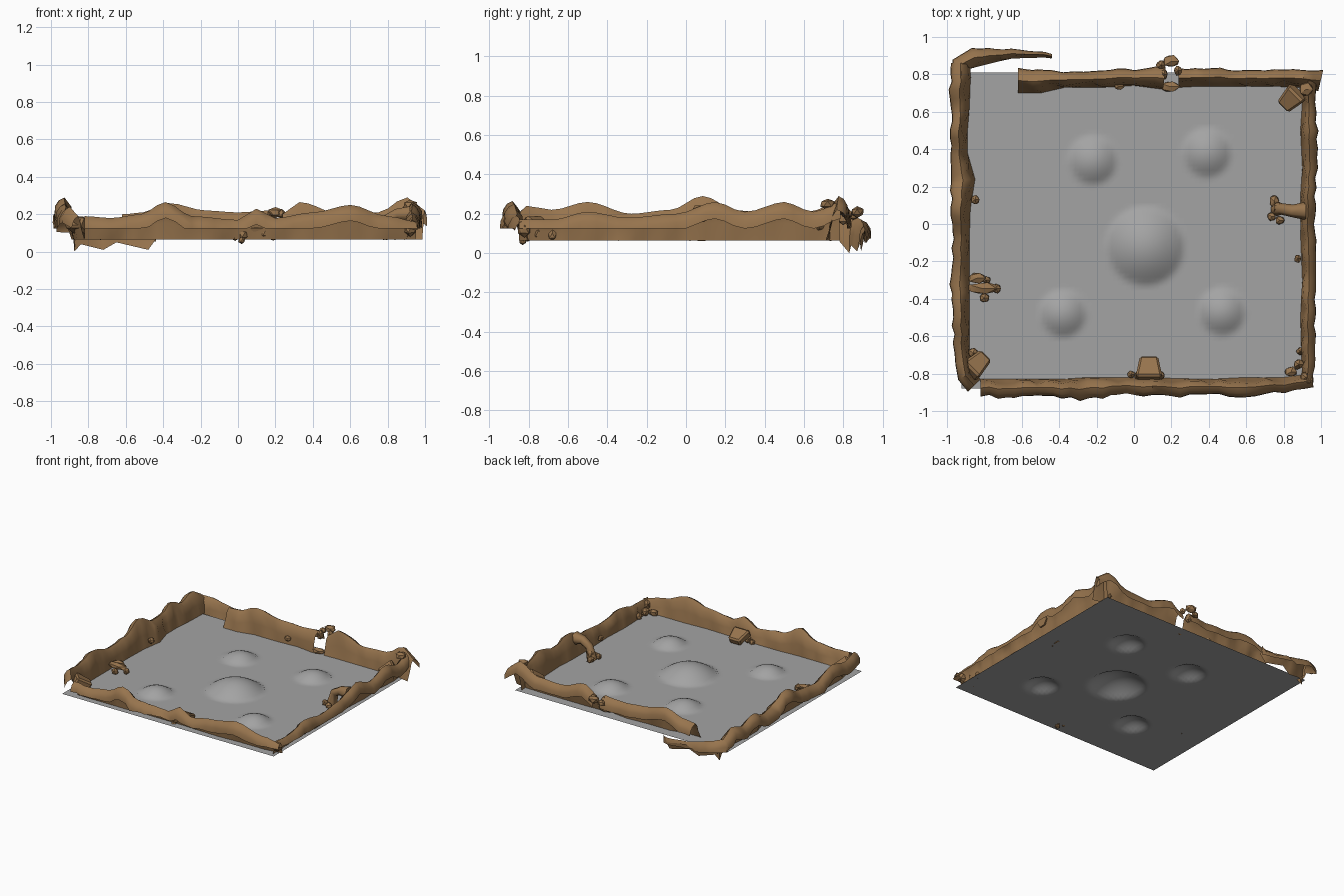
import bpy, bmesh, math, random
from mathutils import Vector

random.seed(4)


def material(name, rgb):
    m = bpy.data.materials.new(name)
    m.diffuse_color = (*rgb, 1)
    return m


ROCK = material("brown_rock", (0.31, 0.175, 0.075))
STONE = material("grey_floor", (0.37, 0.37, 0.37))


def finish(bm, name, mat, angle=40):
    me = bpy.data.meshes.new(name)
    bm.to_mesh(me)
    bm.free()
    ob = bpy.data.objects.new(name, me)
    bpy.context.collection.objects.link(ob)
    me.materials.append(mat)
    bpy.ops.object.select_all(action='DESELECT')
    ob.select_set(True)
    bpy.context.view_layer.objects.active = ob
    bpy.ops.object.shade_smooth_by_angle(angle=math.radians(angle))
    return ob


# Floor sheet with five low domes
DOMES = [(0.06, -0.12, 0.21, 0.085), (-0.22, 0.34, 0.13, 0.05), (0.39, 0.38, 0.13, 0.05),
         (-0.38, -0.48, 0.125, 0.05), (0.47, -0.47, 0.125, 0.05)]
bm = bmesh.new()
bmesh.ops.create_grid(bm, x_segments=76, y_segments=68, size=1)
for v in bm.verts:
    x, y = v.co.x * 0.925 + 0.003, v.co.y * 0.845 - 0.035
    z = 0.065
    for cx, cy, r, h in DOMES:
        d = math.hypot(x - cx, y - cy) / r
        if d < 1:
            z += h * (1 - d * d) ** 1.1
    v.co = (x, y, z)
finish(bm, "cave_floor", STONE)


def smooth_mix(a, b, t):
    return a + (b - a) * (3 * t * t - 2 * t * t * t)


# Wall sheet: inner face, crest and overhanging outer lip; outward is right of the path.
# Points are (x, y of inner foot, foot height, crest height, thickness)
def wall(name, pts):
    rows = []
    for a, b in zip(pts, pts[1:]):
        n = max(1, round(math.hypot(b[0] - a[0], b[1] - a[1]) / 0.045))
        for i in range(n):
            t = i / n
            rows.append([a[k] + (b[k] - a[k]) * t if k < 3 else smooth_mix(a[k], b[k], t)
                         for k in range(5)])
    rows.append(list(pts[-1]))
    bm = bmesh.new()
    prev = None
    for i, (x, y, z0, z1, w) in enumerate(rows):
        p, q = rows[max(i - 1, 0)], rows[min(i + 1, len(rows) - 1)]
        d = Vector((q[0] - p[0], q[1] - p[1], 0)).normalized()
        out = Vector((d.y, -d.x, 0))
        h = z1 - z0
        w *= random.uniform(0.9, 1.08)
        bulge = random.uniform(-0.012, 0.012)
        section = [(0, z0), (0.14 * w + bulge, z0 + 0.45 * h), (0.26 * w + bulge, z0 + 0.82 * h),
                   (0.5 * w, z1), (0.78 * w, z1 - 0.015), (0.97 * w, z1 - 0.045),
                   (w, max(z0 + 0.06, z1 - 0.085))]
        ring = [bm.verts.new(Vector((x, y, 0)) + out * o + Vector((0, 0, z))) for o, z in section]
        if prev:
            for k in range(len(ring) - 1):
                bm.faces.new((prev[k], ring[k], ring[k + 1], prev[k + 1]))
        prev = ring
    return finish(bm, name, ROCK, 50)


wall("left_wall", [
    (-0.875, 0.86, 0.065, 0.19, 0.11), (-0.875, 0.76, 0.065, 0.25, 0.11),
    (-0.88, 0.62, 0.065, 0.21, 0.1), (-0.89, 0.5, 0.065, 0.26, 0.09),
    (-0.89, 0.38, 0.065, 0.21, 0.09), (-0.85, 0.24, 0.065, 0.22, 0.13),
    (-0.875, 0.08, 0.065, 0.29, 0.1), (-0.88, -0.08, 0.065, 0.22, 0.09),
    (-0.88, -0.28, 0.065, 0.2, 0.1), (-0.88, -0.5, 0.065, 0.26, 0.09),
    (-0.88, -0.68, 0.065, 0.22, 0.085), (-0.86, -0.79, 0.065, 0.24, 0.1),
    (-0.82, -0.83, 0.065, 0.19, 0.09)])
wall("front_wall", [
    (-0.82, -0.83, 0.065, 0.19, 0.09), (-0.68, -0.83, 0.065, 0.18, 0.1),
    (-0.52, -0.83, 0.065, 0.2, 0.09), (-0.39, -0.83, 0.065, 0.265, 0.1),
    (-0.25, -0.82, 0.065, 0.19, 0.12), (0.0, -0.82, 0.065, 0.17, 0.09),
    (0.1, -0.82, 0.065, 0.23, 0.1), (0.2, -0.825, 0.065, 0.18, 0.1),
    (0.4, -0.83, 0.065, 0.21, 0.085), (0.6, -0.82, 0.065, 0.25, 0.1),
    (0.8, -0.82, 0.065, 0.19, 0.08), (0.95, -0.8, 0.065, 0.16, 0.07)])
wall("right_wall", [
    (0.9, -0.85, 0.065, 0.17, 0.06), (0.895, -0.68, 0.065, 0.17, 0.07),
    (0.89, -0.5, 0.065, 0.21, 0.08), (0.9, -0.3, 0.065, 0.18, 0.07),
    (0.89, -0.05, 0.065, 0.2, 0.08), (0.89, 0.15, 0.065, 0.26, 0.08),
    (0.9, 0.3, 0.065, 0.21, 0.08), (0.89, 0.5, 0.065, 0.26, 0.09),
    (0.9, 0.65, 0.065, 0.21, 0.07), (0.89, 0.78, 0.065, 0.26, 0.08)])
# Back wall stands in two lengths with a narrow hole between
wall("back_wall_right", [
    (0.985, 0.71, 0.065, 0.22, 0.12), (0.9, 0.73, 0.065, 0.29, 0.1),
    (0.75, 0.735, 0.065, 0.21, 0.09), (0.55, 0.735, 0.065, 0.2, 0.09),
    (0.33, 0.735, 0.065, 0.265, 0.1), (0.24, 0.73, 0.065, 0.2, 0.1)])
wall("back_wall_left", [
    (0.155, 0.72, 0.065, 0.22, 0.12), (0.0, 0.74, 0.065, 0.21, 0.09),
    (-0.17, 0.73, 0.065, 0.22, 0.09), (-0.37, 0.73, 0.065, 0.26, 0.09),
    (-0.5, 0.7, 0.065, 0.21, 0.12), (-0.62, 0.7, 0.065, 0.2, 0.13)])
# Broken entrance piece, sagging below the floor level
wall("broken_entrance", [
    (-0.44, 0.885, 0.065, 0.10, 0.025), (-0.48, 0.89, 0.01, 0.10, 0.03),
    (-0.65, 0.885, 0.05, 0.12, 0.05), (-0.72, 0.87, 0.01, 0.14, 0.07),
    (-0.84, 0.84, 0.04, 0.17, 0.1), (-0.875, 0.83, 0.0, 0.19, 0.11),
    (-0.87, 0.78, 0.06, 0.24, 0.11)])


# Loose rocks: centre and half sizes
def rocks(name, items):
    bm = bmesh.new()
    for x, y, z, sx, sy, sz in items:
        new = bmesh.ops.create_icosphere(bm, subdivisions=1, radius=1)["verts"]
        for v in new:
            k = random.uniform(0.88, 1.12)
            v.co = (x + v.co.x * sx * k, y + v.co.y * sy * k, z + v.co.z * sz * k)
    finish(bm, name, ROCK, 30)


rocks("back_hole_rocks", [
    (0.2, 0.87, 0.21, 0.045, 0.035, 0.03), (0.145, 0.85, 0.19, 0.03, 0.025, 0.025),
    (0.235, 0.82, 0.2, 0.025, 0.03, 0.025), (0.16, 0.8, 0.18, 0.02, 0.03, 0.04),
    (0.19, 0.735, 0.085, 0.06, 0.03, 0.025)])
rocks("left_ledge_rocks", [
    (-0.81, -0.345, 0.11, 0.09, 0.035, 0.025), (-0.84, -0.29, 0.1, 0.05, 0.03, 0.03),
    (-0.79, -0.3, 0.09, 0.025, 0.022, 0.025), (-0.8, -0.395, 0.09, 0.028, 0.025, 0.025),
    (-0.735, -0.345, 0.09, 0.025, 0.03, 0.025)])
rocks("front_ledge_rocks", [
    (0.03, -0.81, 0.09, 0.03, 0.03, 0.03), (-0.015, -0.805, 0.08, 0.022, 0.022, 0.022),
    (0.14, -0.81, 0.1, 0.025, 0.025, 0.03), (0.02, -0.83, 0.06, 0.02, 0.02, 0.018)])
rocks("front_right_rocks", [
    (0.84, -0.79, 0.09, 0.035, 0.03, 0.03), (0.88, -0.75, 0.1, 0.03, 0.03, 0.035),
    (0.89, -0.68, 0.09, 0.025, 0.025, 0.03), (0.92, -0.82, 0.12, 0.035, 0.035, 0.04)])
rocks("small_wall_rocks", [
    (-0.85, 0.13, 0.12, 0.025, 0.028, 0.025), (-0.08, 0.735, 0.11, 0.03, 0.02, 0.025),
    (0.875, -0.185, 0.11, 0.02, 0.025, 0.025), (-0.86, -0.69, 0.1, 0.03, 0.03, 0.03),
    (0.92, 0.72, 0.25, 0.04, 0.04, 0.03)])
rocks("right_arch_foot_rocks", [
    (0.75, 0.12, 0.09, 0.03, 0.04, 0.025), (0.735, 0.04, 0.09, 0.025, 0.025, 0.025),
    (0.78, 0.02, 0.085, 0.025, 0.025, 0.022), (0.77, 0.09, 0.12, 0.03, 0.03, 0.04)])


# Slanted blocks leaning on the walls
def leaning_block(name, x, y, z, size, turn, tilt):
    bm = bmesh.new()
    bmesh.ops.create_cube(bm, size=1)
    for v in bm.verts:
        taper = 0.75 if v.co.y > 0 else 1.1
        v.co = (v.co.x * size[0] * taper, v.co.y * size[1], v.co.z * size[2])
    bmesh.ops.bevel(bm, geom=bm.edges[:], offset=0.012, segments=1, affect='EDGES')
    ob = finish(bm, name, ROCK, 30)
    ob.location = (x, y, z)
    ob.rotation_euler = (math.radians(tilt), 0, math.radians(turn))


leaning_block("front_slab", 0.08, -0.77, 0.115, (0.13, 0.12, 0.06), 0, -25)
leaning_block("back_corner_slab", 0.84, 0.67, 0.13, (0.11, 0.12, 0.07), 135, -30)
leaning_block("front_corner_slab", -0.84, -0.75, 0.13, (0.11, 0.13, 0.07), -45, -30)

# Arching rock arm from the right wall to the floor
cu = bpy.data.curves.new("rock_arch", 'CURVE')
cu.dimensions = '3D'
cu.bevel_depth = 0.038
cu.bevel_resolution = 1
cu.use_fill_caps = True
path = [(0.92, 0.07, 0.2, 1.3), (0.85, 0.07, 0.2, 0.9), (0.79, 0.08, 0.17, 0.8), (0.765, 0.08, 0.07, 1)]
sp = cu.splines.new('POLY')
sp.points.add(len(path) - 1)
for p, (x, y, z, r) in zip(sp.points, path):
    p.co = (x, y, z, 1)
    p.radius = r
arch = bpy.data.objects.new("rock_arch", cu)
bpy.context.collection.objects.link(arch)
cu.materials.append(ROCK)
bpy.ops.object.select_all(action='DESELECT')
arch.select_set(True)
bpy.context.view_layer.objects.active = arch
bpy.ops.object.convert(target='MESH')
